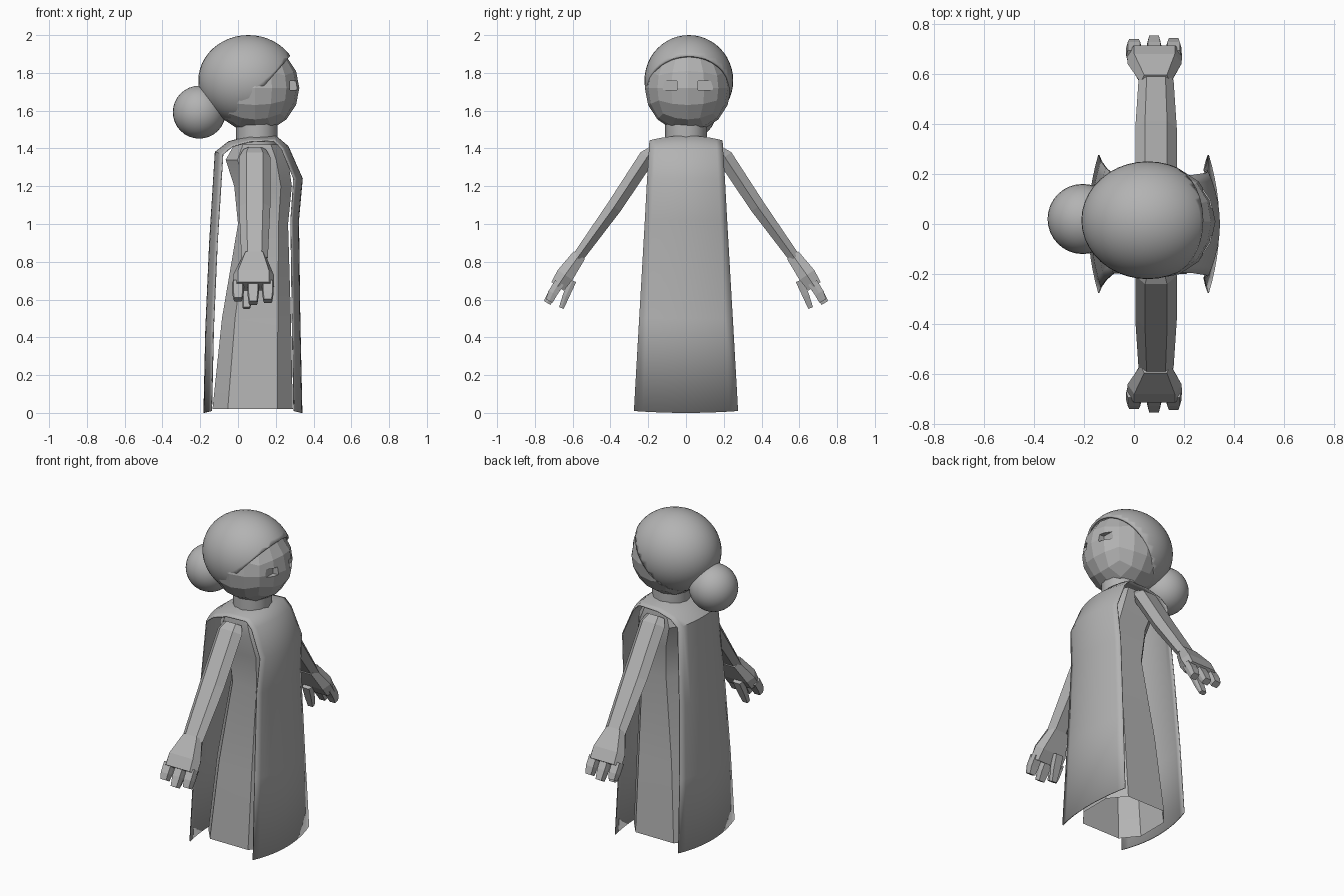
import bpy, bmesh, math
from mathutils import Vector

if "Cube" in bpy.data.objects:
    bpy.data.objects.remove(bpy.data.objects["Cube"])

grey = bpy.data.materials.new("plain_grey")
grey.diffuse_color = (0.45, 0.45, 0.45, 1)
grey.use_nodes = True
grey.node_tree.nodes["Principled BSDF"].inputs["Base Color"].default_value = grey.diffuse_color


def add(name, bm, smooth=None):
    """Turn a bmesh into a named object, optionally smoothed by angle."""
    bmesh.ops.recalc_face_normals(bm, faces=bm.faces[:])
    me = bpy.data.meshes.new(name)
    bm.to_mesh(me)
    bm.free()
    me.materials.append(grey)
    ob = bpy.data.objects.new(name, me)
    bpy.context.collection.objects.link(ob)
    bpy.ops.object.select_all(action='DESELECT')
    ob.select_set(True)
    bpy.context.view_layer.objects.active = ob
    if smooth:
        bpy.ops.object.shade_smooth_by_angle(angle=math.radians(smooth))
    return ob


def loft(name, rings, caps=(True, True), smooth=None):
    """Skin a list of equal-sized rings."""
    bm = bmesh.new()
    vs = [[bm.verts.new(p) for p in r] for r in rings]
    n = len(rings[0])
    for a, b in zip(vs, vs[1:]):
        for i in range(n):
            j = (i + 1) % n
            bm.faces.new((a[i], a[j], b[j], b[i]))
    if caps[0]:
        bm.faces.new(vs[0])
    if caps[1]:
        bm.faces.new(vs[-1])
    return add(name, bm, smooth)


def ball(center, radii, segs=40, rings=24):
    bm = bmesh.new()
    bmesh.ops.create_uvsphere(bm, u_segments=segs, v_segments=rings, radius=1)
    for v in bm.verts:
        v.co = Vector(center) + v.co * Vector(radii)
    return bm


# Head: faceted cube-sphere with sunken eye slots
bm = bmesh.new()
bmesh.ops.create_cube(bm, size=2)
bmesh.ops.subdivide_edges(bm, edges=bm.edges[:], cuts=3, use_grid_fill=True)
for v in bm.verts:
    c = Vector([math.tan(t * math.pi / 4) for t in v.co]).normalized()
    v.co = Vector((0.09, 0.01, 1.72)) + c * Vector((0.235, 0.228, 0.235))
head = add("head", bm)
for y in (-0.1, 0.115):
    bpy.ops.mesh.primitive_cube_add(size=1, location=(0.345, y, 1.733))
    cutter = bpy.context.object
    cutter.scale = (0.14, 0.105, 0.048)
    bpy.context.view_layer.update()
    bpy.context.view_layer.objects.active = head
    mod = head.modifiers.new("eye_slot", 'BOOLEAN')
    mod.object = cutter
    mod.solver = 'EXACT'
    bpy.ops.object.modifier_apply(modifier=mod.name)
    bpy.data.objects.remove(cutter)

# Hair cap cut by a slanted plane, and a round bun
bm = ball((0.055, 0.015, 1.76), (0.265, 0.235, 0.24))
bmesh.ops.bisect_plane(bm, geom=bm.verts[:] + bm.edges[:] + bm.faces[:],
                       plane_co=(0.285, 0, 1.9), plane_no=(0.35, 0, -0.305),
                       clear_outer=True)
hair = add("hair_cap", bm, 40)
m = hair.modifiers.new("thickness", 'SOLIDIFY')
m.thickness = 0.012
add("hair_bun", ball((-0.205, 0.02, 1.592), (0.14, 0.14, 0.14), 32, 16), 40)

# Neck
loft("neck", [[(0.1 + 0.11 * math.cos(a), 0.11 * math.sin(a), z)
               for a in [k * math.pi / 6 for k in range(12)]]
              for z in (1.4, 1.54)], smooth=40)

# Inner gown: flared octagonal tube, open at the hem (z, back x, front x, half width)
gown = []
for z, x0, x1, w in [(0.02, -0.135, 0.29, 0.2), (0.5, -0.085, 0.28, 0.165),
                     (1.0, 0.0, 0.265, 0.125), (1.2, -0.02, 0.285, 0.145),
                     (1.34, -0.065, 0.265, 0.17), (1.42, -0.02, 0.22, 0.16)]:
    cx, h = (x0 + x1) / 2, (x1 - x0) / 2
    gown.append([(cx + sx * h, sy * w, z) for sx, sy in
                 [(1, .5), (.62, 1), (-.62, 1), (-1, .5),
                  (-1, -.5), (-.62, -1), (.62, -1), (1, -.5)]])
loft("inner_gown", gown, caps=(False, True), smooth=25)

# Tabard: front-to-back sheet over the shoulders, bowed across its width
# (x, z, half width, inward x bow, downward z bow)
path = [(-0.18, 0.0, 0.275, 0.04, 0), (-0.17, 0.45, 0.25, 0.04, 0),
        (-0.15, 0.9, 0.223, 0.04, 0), (-0.12, 1.38, 0.197, 0.04, 0.01),
        (-0.05, 1.435, 0.195, 0.02, 0.025), (0.06, 1.465, 0.193, 0, 0.03),
        (0.2, 1.465, 0.193, -0.01, 0.025), (0.265, 1.41, 0.195, -0.035, 0.01),
        (0.34, 1.24, 0.205, -0.045, 0), (0.32, 1.02, 0.217, -0.04, 0),
        (0.327, 0.5, 0.247, -0.04, 0), (0.338, 0.0, 0.275, -0.042, 0)]
bm = bmesh.new()
ts = [k / 6 for k in range(-6, 7)]
grid = []
for x, z, w, bx, bz in path:
    lift = 0.01 if z == 0 else 0
    grid.append([bm.verts.new((x + bx * t * t, w * t, z - bz * t * t + lift * t * t))
                 for t in ts])
for a, b in zip(grid, grid[1:]):
    for i in range(len(ts) - 1):
        bm.faces.new((a[i], a[i + 1], b[i + 1], b[i]))
tabard = add("tabard", bm, 45)
m = tabard.modifiers.new("thickness", 'SOLIDIFY')
m.thickness = 0.006
m.offset = 0


def limb(name, side, stations, flat=0.53):
    """Six-sided limb; stations are (x, y, z, half width, half thickness)."""
    d = Vector((stations[-1][1] - stations[0][1], stations[-1][2] - stations[0][2]))
    ny, nz = Vector((-d.y, d.x)).normalized()
    rings = [[(x + u * hw, side * (y + v * ht * ny), z + v * ht * nz)
              for u, v in [(1, 0), (flat, 1), (-flat, 1), (-1, 0), (-flat, -1), (flat, -1)]]
             for x, y, z, hw, ht in stations]
    return loft(name, rings)


# Arms, hands and fingers on both sides
for side, tag in ((1, "left"), (-1, "right")):
    limb(tag + "_arm", side, [
        (0.088, 0.175, 1.395, 0.06, 0.022), (0.088, 0.205, 1.355, 0.083, 0.043),
        (0.088, 0.38, 1.09, 0.083, 0.04), (0.088, 0.575, 0.82, 0.07, 0.03)])
    limb(tag + "_hand", side, [
        (0.086, 0.565, 0.835, 0.06, 0.036), (0.082, 0.64, 0.73, 0.108, 0.047),
        (0.082, 0.68, 0.67, 0.11, 0.04)], 0.75)
    for i, (x, ty, tz) in enumerate([(0.0, 0.722, 0.6), (0.08, 0.735, 0.582),
                                     (0.158, 0.724, 0.592)]):
        limb(f"{tag}_finger_{i + 1}", side, [
            (x, 0.67, 0.69, 0.031, 0.026), (x, 0.705, 0.635, 0.031, 0.025),
            (x, ty, tz, 0.024, 0.02)], 0.8)
    limb(tag + "_thumb", side, [
        (0.06, 0.6, 0.7, 0.03, 0.02), (0.052, 0.635, 0.62, 0.028, 0.018),
        (0.045, 0.66, 0.555, 0.02, 0.013)], 0.8)
